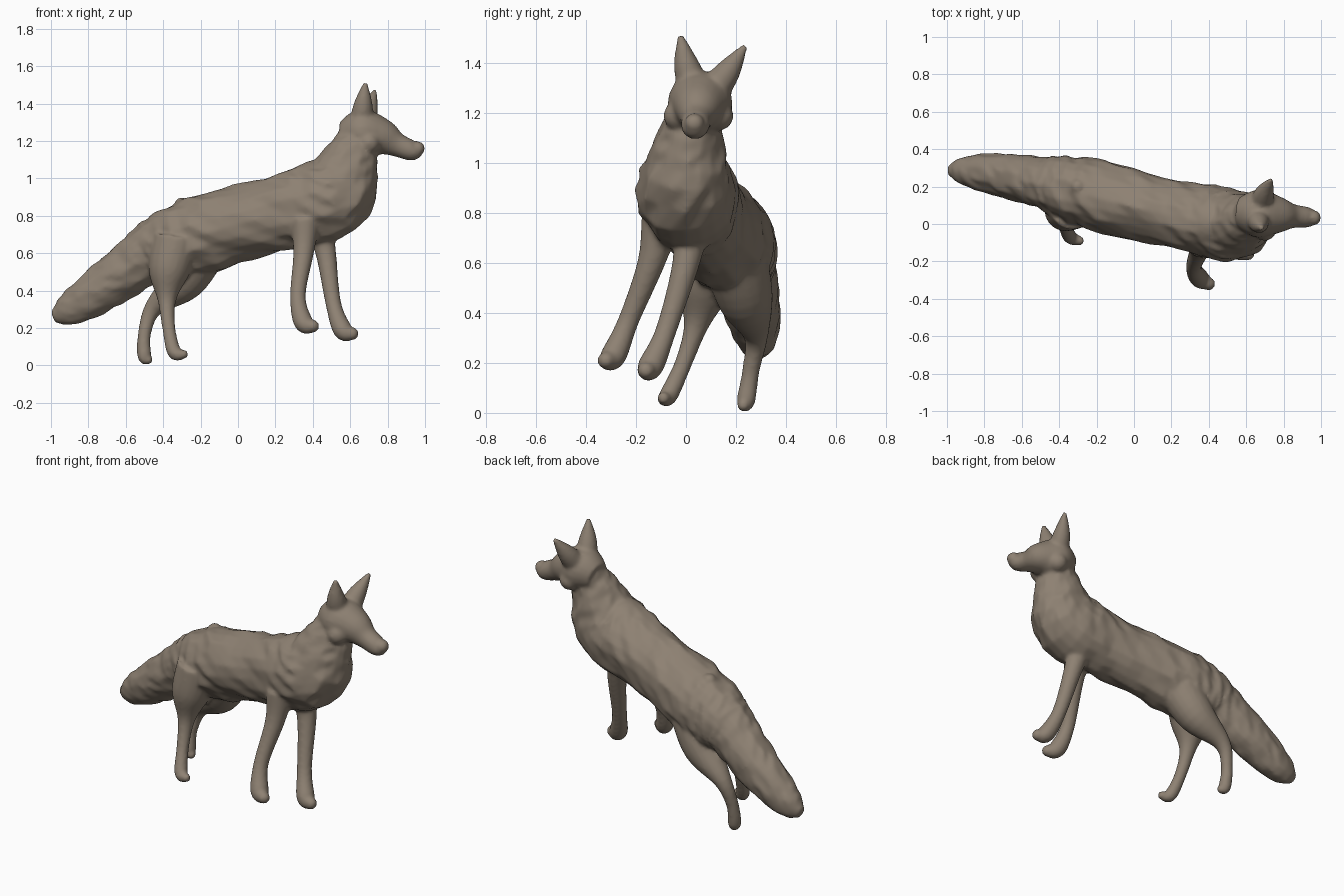
import bpy
import bmesh
import math
import random
from mathutils import Matrix, Vector

random.seed(4)
if "Cube" in bpy.data.objects:
    bpy.data.objects.remove(bpy.data.objects["Cube"], do_unlink=True)

coat = bpy.data.materials.new("grey_brown_coat")
coat.use_nodes = True
coat_colour = (0.27, 0.22, 0.17, 1)
coat.diffuse_color = coat_colour
shader = coat.node_tree.nodes["Principled BSDF"]
shader.inputs["Base Color"].default_value = coat_colour
shader.inputs["Roughness"].default_value = 0.9

SIDES = 20
STEPS = 5
bm = bmesh.new()


def hermite(before, start, end, after, t):
    """Blend smoothly from start to end, with slopes taken from the neighbours."""
    slope_in = (end - before) / 2
    slope_out = (after - start) / 2
    rise = end - start
    bend = slope_in + slope_out - rise - rise
    return start + t * (slope_in + t * (rise - slope_in - bend + t * bend))


def smooth_path(stations):
    last = len(stations) - 1
    path = []
    for i in range(last):
        before = stations[max(i - 1, 0)]
        after = stations[min(i + 2, last)]
        for step in range(STEPS):
            columns = zip(before, stations[i], stations[i + 1], after)
            path.append([hermite(*column, step / STEPS) for column in columns])
    path.append(stations[last])
    return path


def add_lump(centre, radius):
    bmesh.ops.create_icosphere(bm, subdivisions=3, radius=radius,
                               matrix=Matrix.Translation(centre))


def add_limb(points, radii, flatness=1, shag=0):
    """Loft ellipses along a smoothed path with a rounded end, ruffled by shag."""
    path = smooth_path([(*point, radius) for point, radius in zip(points, radii)])
    centres = [Vector(station[:-1]) for station in path]
    rings = []
    for i, centre in enumerate(centres):
        ahead = centres[min(i + 1, len(centres) - 1)]
        behind = centres[max(i - 1, 0)]
        tangent = (ahead - behind).normalized()
        side = Vector((0, 1, 0))
        side = (side - tangent * side.dot(tangent)).normalized()
        depth = tangent.cross(side)
        ring = []
        for k in range(SIDES):
            angle = math.tau * k / SIDES
            radius = path[i][-1] * (1 + random.uniform(-shag, shag))
            offset = side * math.cos(angle) * flatness + depth * math.sin(angle)
            ring.append(bm.verts.new(centre + offset * radius))
        rings.append(ring)
    faces = [bm.faces.new(reversed(rings[0])), bm.faces.new(rings[-1])]
    for lower, upper in zip(rings, rings[1:]):
        for k in range(SIDES):
            n = (k + 1) % SIDES
            faces.append(bm.faces.new((lower[k], lower[n], upper[n], upper[k])))
    bmesh.ops.recalc_face_normals(bm, faces=faces)
    add_lump(centres[-1], path[-1][-1])


def spine_sway(x, z):
    """The body curves sideways to the chest, then the neck swings back."""
    return max(0.13 - 0.16 * math.sin(1.6 * x + 0.16), 0.2 * (z - 1))


def head_sway(x):
    return 0.11 - 0.08 * x


# Tail, torso, chest and neck in one sweep
spine = [
    (-0.99, 0.26, 0.03), (-0.9, 0.3, 0.09), (-0.7, 0.43, 0.13),
    (-0.5, 0.58, 0.15), (-0.4, 0.63, 0.18), (-0.2, 0.7, 0.21),
    (0.2, 0.81, 0.2), (0.5, 0.9, 0.22), (0.6, 1.1, 0.15), (0.64, 1.24, 0.1),
]
add_limb(points=[(x, spine_sway(x, z), z) for x, z, radius in spine],
         radii=[radius for x, z, radius in spine], flatness=0.9, shag=0.06)

# Withers
add_lump(centre=(0.42, 0.01, 0.95), radius=0.15)

# Skull and muzzle
skull = [
    (0.56, 1.22, 0.08), (0.66, 1.24, 0.13), (0.77, 1.22, 0.1),
    (0.85, 1.18, 0.065), (0.93, 1.15, 0.055), (0.96, 1.16, 0.04),
]
add_limb(points=[(x, head_sway(x), z) for x, z, radius in skull],
         radii=[radius for x, z, radius in skull])

# Cheek ruffs on either side of the head
for side_sign in (-1, 1):
    add_lump(centre=(0.7, 0.05 + 0.08 * side_sign, 1.19), radius=0.06)

# Right ear upright, left ear leaning out
ear_radii = (0.065, 0.05, 0.016)
right_ear = [(0.66, 0.03, 1.3), (0.67, 0, 1.4), (0.68, -0.02, 1.5)]
left_ear = [(0.68, 0.11, 1.29), (0.7, 0.17, 1.37), (0.73, 0.23, 1.46)]
for ear in (right_ear, left_ear):
    add_limb(points=ear, radii=ear_radii)

# Front legs, from shoulder to paw
front_radii = (0.08, 0.055, 0.042, 0.052, 0.035)
right_front_leg = [
    (0.36, -0.1, 0.77), (0.35, -0.14, 0.6), (0.32, -0.23, 0.37),
    (0.35, -0.29, 0.23), (0.4, -0.32, 0.21),
]
left_front_leg = [
    (0.43, 0.02, 0.77), (0.47, 0, 0.6), (0.51, -0.08, 0.33),
    (0.56, -0.14, 0.19), (0.61, -0.16, 0.17),
]
for leg in (right_front_leg, left_front_leg):
    add_limb(points=leg, radii=front_radii)

# Hind legs, from thigh through hock to paw
hind_radii = (0.13, 0.11, 0.05, 0.035, 0.038, 0.025)
right_hind_leg = [
    (-0.33, 0.1, 0.67), (-0.37, 0.07, 0.5), (-0.38, 0.04, 0.35),
    (-0.37, -0.01, 0.2), (-0.34, -0.07, 0.07), (-0.29, -0.09, 0.06),
]
left_hind_leg = [
    (-0.2, 0.2, 0.6), (-0.29, 0.24, 0.45), (-0.45, 0.28, 0.31),
    (-0.5, 0.26, 0.17), (-0.5, 0.24, 0.05), (-0.48, 0.23, 0.03),
]
for leg in (right_hind_leg, left_hind_leg):
    add_limb(points=leg, radii=hind_radii)

# Raised tuft on the rump
add_lump(centre=(-0.3, 0.2, 0.86), radius=0.04)

# Fuse the parts into one continuous pelt
mesh = bpy.data.meshes.new("fox_pelt")
bm.to_mesh(mesh)
bm.free()
mesh.materials.append(coat)
pelt = bpy.data.objects.new("fox_body", mesh)
bpy.context.collection.objects.link(pelt)

fuse = pelt.modifiers.new("fuse", "REMESH")
fuse.mode = 'VOXEL'
fuse.voxel_size = 0.011
fuse.use_smooth_shade = True
soften = pelt.modifiers.new("soften", "SMOOTH")
soften.factor = 0.5
soften.iterations = 5
